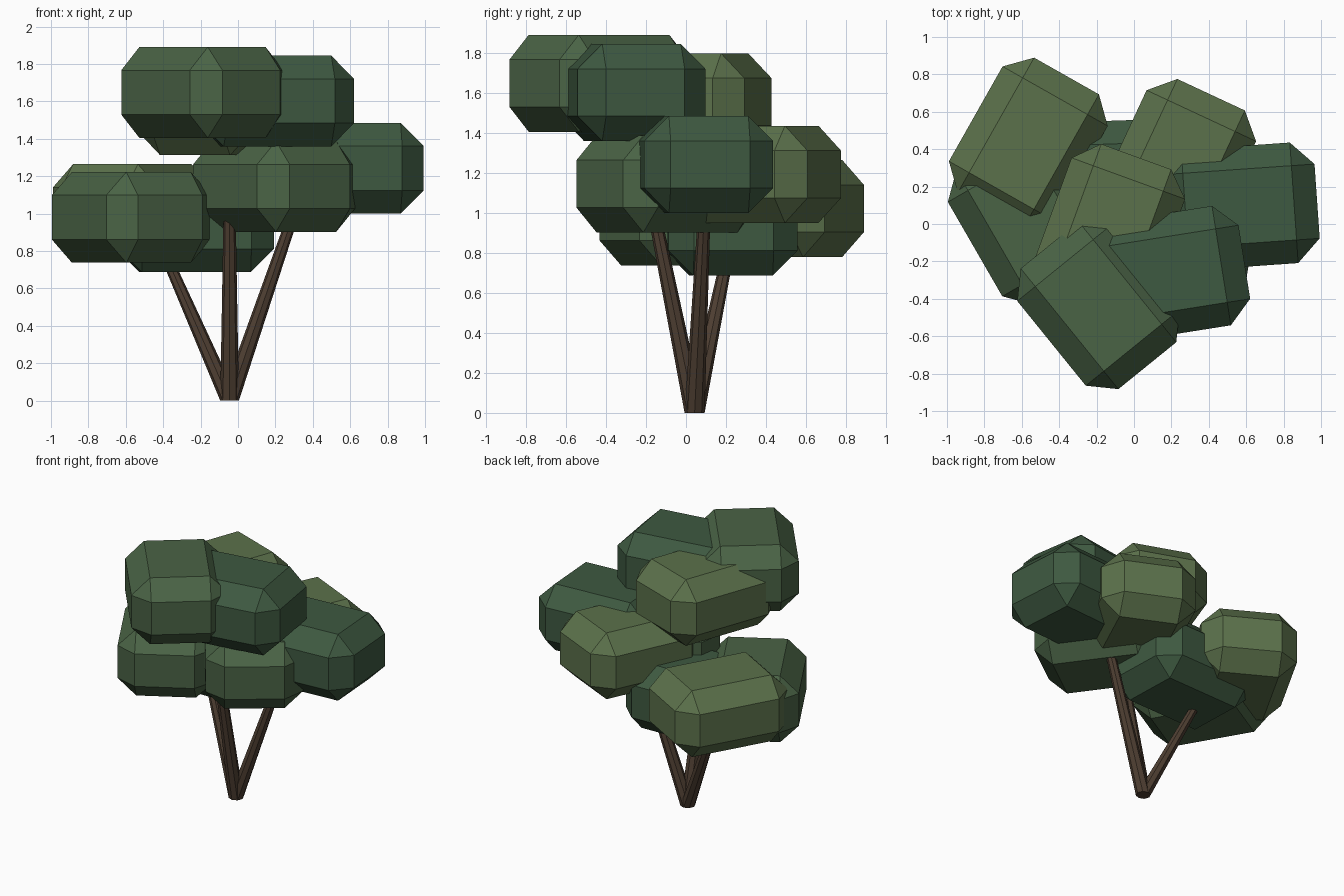
import bpy, bmesh
from math import radians
from mathutils import Matrix, Vector

if "Cube" in bpy.data.objects:
    bpy.data.objects.remove(bpy.data.objects["Cube"])


def material(name, rgb):
    m = bpy.data.materials.new(name)
    m.diffuse_color = (*rgb, 1)
    m.use_nodes = True
    m.node_tree.nodes["Principled BSDF"].inputs["Base Color"].default_value = m.diffuse_color
    return m


def finish(bm, name, mat):
    mesh = bpy.data.meshes.new(name)
    bm.to_mesh(mesh)
    bm.free()
    mesh.materials.append(mat)
    ob = bpy.data.objects.new(name, mesh)
    bpy.context.collection.objects.link(ob)
    return ob


def leaf_clump(name, centre, angle, mat):
    """Chamfered box turned about z."""
    bm = bmesh.new()
    bmesh.ops.create_cube(bm, size=1, matrix=Matrix.Diagonal((0.83, 0.646, 0.485, 1)))
    bmesh.ops.bevel(bm, geom=bm.edges[:], offset=0.124, offset_type='OFFSET',
                    segments=1, affect='EDGES', profile=0.5)
    ob = finish(bm, name, mat)
    ob.location = centre
    ob.rotation_euler.z = radians(angle)


def trunk(name, base, tip, r0, r1, mat):
    """Tapered eight-sided stem, sheared so its ends stay level."""
    bm = bmesh.new()
    bmesh.ops.create_cone(bm, cap_ends=True, segments=8, radius1=r0, radius2=r1, depth=2)
    for v in bm.verts:
        end = tip if v.co.z > 0 else base
        v.co = Vector((v.co.x, v.co.y, 0)) + Vector(end)
    finish(bm, name, mat)


olive = material("olive_leaves", (0.105, 0.165, 0.07))
green = material("green_leaves", (0.068, 0.125, 0.06))
teal = material("deep_leaves", (0.048, 0.10, 0.052))
bark = material("bark", (0.075, 0.048, 0.031))

# Foliage: centre, turn about z, colour
clumps = [
    ("top_front", (-0.19, -0.435, 1.648), -51, green),
    ("top_right", (0.18, -0.268, 1.602), 9, teal),
    ("top_back", (-0.13, -0.03, 1.555), 70, olive),
    ("back_left", (-0.565, 0.43, 1.022), 60.5, olive),
    ("back_right", (0.237, 0.315, 1.193), 65, olive),
    ("right", (0.565, 0.093, 1.242), 4, teal),
    ("front", (0.193, -0.095, 1.145), -54, green),
    ("front_left", (-0.57, 0.027, 0.98), -60, green),
    ("low_middle", (-0.23, 0.225, 0.93), 2, teal),
]
for name, centre, angle, mat in clumps:
    leaf_clump("leaf_clump_" + name, centre, angle, mat)

# Three stems fanning out of one foot
foot = (-0.045, 0.043, 0)
trunk("trunk_front", foot, (-0.045, -0.19, 1.15), 0.05, 0.03, bark)
trunk("trunk_right", foot, (0.36, 0.10, 1.18), 0.05, 0.028, bark)
trunk("trunk_left", foot, (-0.45, 0.235, 0.92), 0.05, 0.028, bark)
